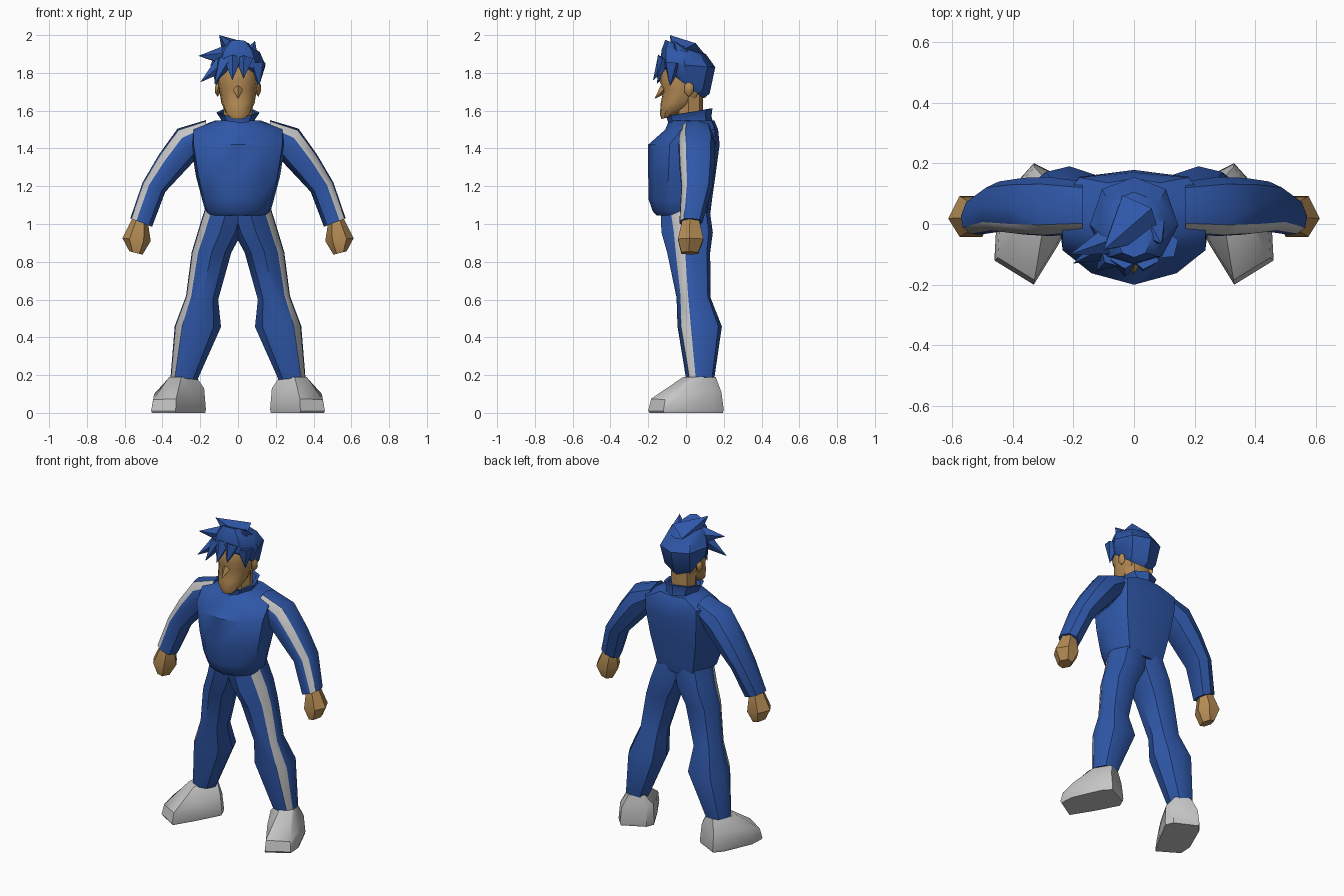
import bpy, bmesh, math
from mathutils import Vector, Matrix

if "Cube" in bpy.data.objects:
    bpy.data.objects.remove(bpy.data.objects["Cube"])


def material(name, rgb):
    m = bpy.data.materials.new(name)
    m.diffuse_color = (*rgb, 1)
    m.use_nodes = True
    m.node_tree.nodes["Principled BSDF"].inputs["Base Color"].default_value = m.diffuse_color
    return m


BLUE = material("tracksuit_blue", (0.028, 0.095, 0.39))
SKIN = material("skin_tan", (0.46, 0.26, 0.09))
GREY = material("light_grey", (0.56, 0.56, 0.56))


def finish(name, bm, mats, angle=40):
    bmesh.ops.recalc_face_normals(bm, faces=bm.faces)
    me = bpy.data.meshes.new(name)
    bm.to_mesh(me)
    bm.free()
    for m in mats:
        me.materials.append(m)
    ob = bpy.data.objects.new(name, me)
    bpy.context.collection.objects.link(ob)
    bpy.ops.object.select_all(action='DESELECT')
    ob.select_set(True)
    bpy.context.view_layer.objects.active = ob
    bpy.ops.object.shade_smooth_by_angle(angle=math.radians(angle))
    return ob


def skin_rings(name, rings, mats, stripe=None):
    """Bridge point rings into a closed tube; side number 'stripe' gets the second colour."""
    bm = bmesh.new()
    vs = [[bm.verts.new(p) for p in r] for r in rings]
    n = len(vs[0])
    for a, b in zip(vs, vs[1:]):
        for i in range(n):
            j = (i + 1) % n
            f = bm.faces.new((a[i], a[j], b[j], b[i]))
            f.material_index = 1 if i == stripe else 0
    bm.faces.new(vs[0])
    bm.faces.new(vs[-1])
    return finish(name, bm, mats)


def limb_ring(profile, side, xo, zo, xi, zi, yf, yb, shift=0):
    """Cross-section between an outer and an inner edge; shift slides the stripe back."""
    pts = []
    for k, (s, t) in enumerate(profile):
        t += shift if k < 2 else 0
        pts.append(Vector((side * (xi + (xo - xi) * s), yf + (yb - yf) * t, zi + (zo - zi) * s)))
    return pts


def body_ring(profile, z, w, yf, yb, tilt=0):
    """Symmetric horizontal section; tilt raises the back over the front."""
    full = profile + [(1 - s, t) for s, t in reversed(profile[1:-1])]
    return [Vector((w * (2 * s - 1), yf + (yb - yf) * t, z + tilt * (t - 0.5))) for s, t in full]


def body(name, profile, rings, mat):
    return skin_rings(name, [body_ring(profile, *r) for r in rings], [mat])


CHEST = [(.5, 0), (.78, .10), (.97, .30), (1, .62), (.86, .94), (.5, 1)]
ROUND = [(.5, 0), (.82, .10), (1, .45), (.86, .86), (.5, 1)]
FACE = [(.5, 0), (.72, .03), (.94, .22), (1, .5), (.85, .9), (.5, 1)]

# Jacket body and collar
body("jacket", CHEST, [
    (1.045, .155, -.155, .125), (1.065, .172, -.175, .13), (1.13, .19, -.198, .138),
    (1.25, .222, -.20, .155), (1.42, .25, -.20, .178), (1.50, .25, -.11, .17),
    (1.548, .12, -.09, .15)], BLUE)
body("collar", ROUND, [
    (1.52, .095, -.10, .145, .02), (1.555, .09, -.095, .135, .03), (1.592, .115, -.105, .14, .04),
    (1.59, .095, -.085, .12, .04), (1.55, .085, -.07, .10, .02)], BLUE)

# Neck, head, nose and ears
body("neck", ROUND, [(1.52, .075, -.05, .09), (1.70, .08, -.05, .09)], SKIN)
body("head", FACE, [
    (1.565, .042, -.13, -.06, .02), (1.595, .068, -.138, -.01, .03), (1.64, .088, -.134, .06),
    (1.71, .10, -.120, .09), (1.755, .106, -.140, .10), (1.84, .10, -.12, .11),
    (1.90, .07, -.08, .07)], SKIN)


def spike(name, base, r, tip, mat, sides=5):
    base, tip = Vector(base), Vector(tip)
    d = tip - base
    bm = bmesh.new()
    mat4 = Matrix.Translation((base + tip) / 2) @ d.to_track_quat('Z', 'Y').to_matrix().to_4x4()
    bmesh.ops.create_cone(bm, cap_ends=True, segments=sides, radius1=r, radius2=0,
                          depth=d.length, matrix=mat4)
    return finish(name, bm, [mat], 30)


spike("nose", (0, -.115, 1.715), .026, (0, -.168, 1.662), SKIN, 4)
for side in (-1, 1):
    bm = bmesh.new()
    bmesh.ops.create_icosphere(bm, subdivisions=1, radius=1, matrix=Matrix.Translation(
        (side * .107, .015, 1.715)) @ Matrix.Diagonal((.018, .028, .042, 1)))
    finish("ear", bm, [SKIN])

# Hair cap and swept spikes
body("hair_cap", ROUND, [
    (1.75, .112, -.128, .095, -.17), (1.765, .125, -.135, .125, -.15),
    (1.84, .146, -.135, .155, -.02), (1.91, .115, -.13, .105, -.02),
    (1.945, .06, -.11, .04, -.06)], BLUE)
for base, r, tip in [
        ((.01, .01, 1.88), .10, (-.10, -.085, 2.0)),
        ((.06, -.01, 1.88), .06, (.09, -.065, 1.97)),
        ((-.07, -.05, 1.89), .055, (-.21, -.10, 1.89)),
        ((-.08, -.07, 1.85), .05, (-.20, -.13, 1.75)),
        ((-.07, -.10, 1.86), .045, (-.125, -.155, 1.74)),
        ((-.03, -.105, 1.87), .05, (-.03, -.175, 1.76)),
        ((.035, -.105, 1.87), .05, (.03, -.155, 1.77)),
        ((.10, -.07, 1.85), .05, (.113, -.085, 1.73)),
        ((-.10, -.02, 1.84), .045, (-.117, -.05, 1.73))]:
    spike("hair_spike", base, r, tip, BLUE)

# First two points of each limb profile bound the stripe
SLEEVE = [(.72, .02), (.95, .19), (1, .5), (.85, .88), (.5, 1), (.12, .85), (0, .5), (.15, .1), (.45, 0)]
LEG = [(.84, .10), (.98, .32), (1, .58), (.82, .92), (.5, 1), (.15, .88), (0, .5), (.16, .13), (.5, 0)]
FIST = [(.75, 0), (1, .45), (.75, 1), (.25, 1), (0, .55), (.25, 0)]

ARM_RINGS = [
    (.17, 1.55, .17, 1.42, -.03, .14), (.32, 1.505, .235, 1.33, -.04, .155),
    (.42, 1.365, .31, 1.25, -.035, .152), (.505, 1.22, .385, 1.17, -.025, .14),
    (.57, 1.03, .455, .985, -.035, .087)]
HAND_RINGS = [
    (.56, 1.03, .475, .995, -.02, .07), (.612, .925, .462, .91, -.042, .092),
    (.575, .855, .505, .838, -.025, .065)]
LEG_RINGS = [
    (.175, 1.08, -.06, 1.08, -.135, .125, .10), (.212, .96, -.02, .95, -.13, .142, .14),
    (.245, .85, .035, .85, -.10, .128, .10), (.275, .62, .105, .60, -.05, .13, .02),
    (.335, .46, .09, .455, -.045, .19, -.02), (.357, .19, .215, .175, 0, .15, .02)]

# Shoe outline, with the height of the upper edge at each corner
SOLE = [(.33, -.20, .075), (.46, -.12, .07), (.455, -.03, .10), (.375, .15, .12),
        (.33, .20, .11), (.19, .13, .12), (.17, .08, .13), (.25, -.07, .11)]


def shoe_rings(side):
    c = Vector((.30, .02))
    rings = []
    for scale, height in ((.97, 0), (1, .15), (.93, 1)):
        rings.append([Vector((side * (c.x + (x - c.x) * scale), c.y + (y - c.y) * scale, h * height))
                      for x, y, h in SOLE])
    # ankle opening pulled in around the trouser hem
    rings.append([Vector((side * (.285 + (x - .30) * .50), .08 + (y - .02) * .43, .19))
                  for x, y, h in SOLE])
    return rings


for side, tag in ((-1, "right"), (1, "left")):
    skin_rings(tag + "_sleeve", [limb_ring(SLEEVE, side, *r) for r in ARM_RINGS], [BLUE, GREY], 0)
    skin_rings(tag + "_hand", [limb_ring(FIST, side, *r) for r in HAND_RINGS], [SKIN])
    skin_rings(tag + "_trouser_leg", [limb_ring(LEG, side, *r) for r in LEG_RINGS], [BLUE, GREY], 0)
    skin_rings(tag + "_shoe", shoe_rings(side), [GREY])
